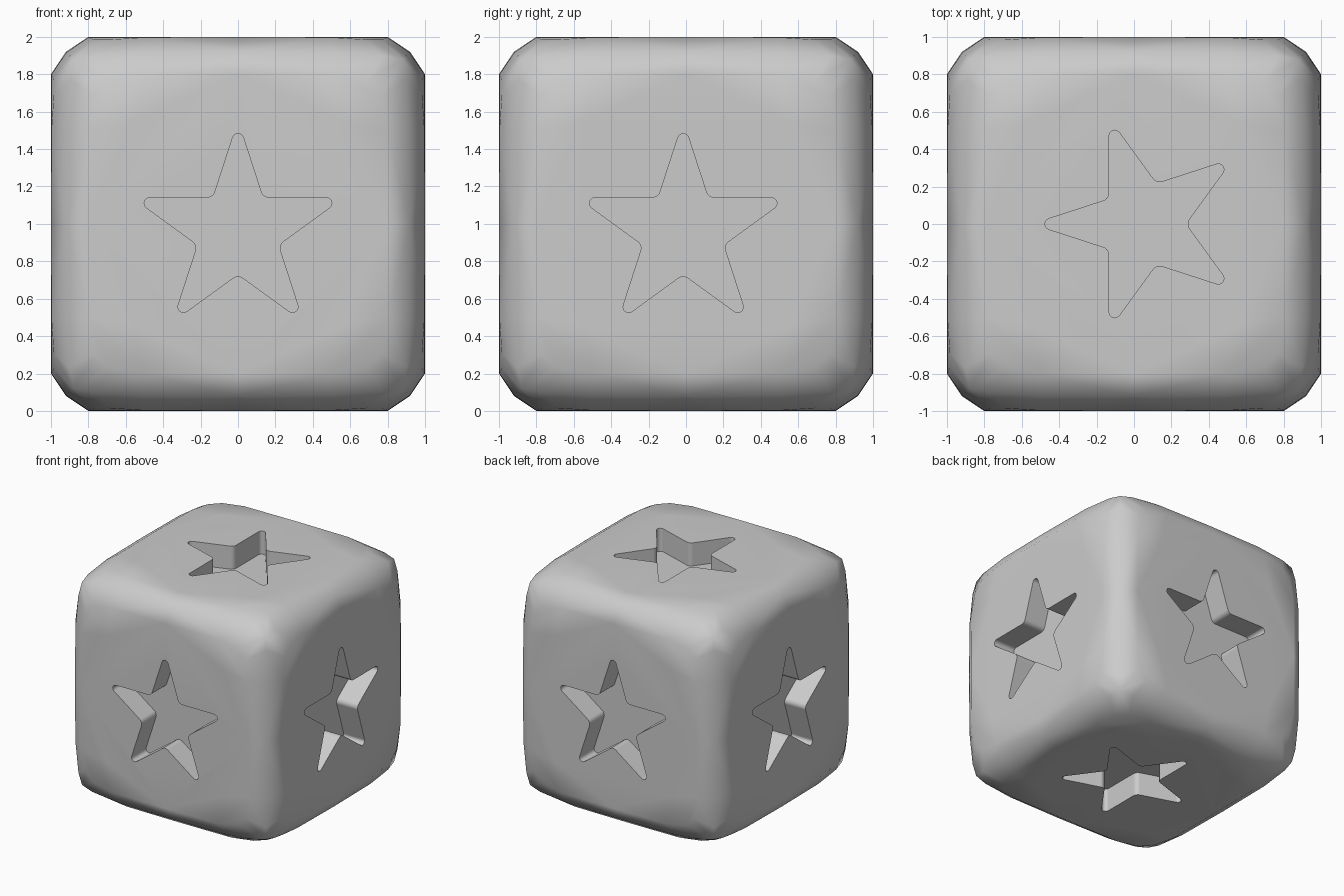
import bpy, bmesh
from math import sin, cos, tan, pi, radians
from mathutils import Vector

if "Cube" in bpy.data.objects:
    bpy.data.objects.remove(bpy.data.objects["Cube"])

PERMS = [(0, 1, 2), (0, 2, 1), (1, 0, 2), (1, 2, 0), (2, 0, 1), (2, 1, 0)]


def finish(bm, name):
    bmesh.ops.recalc_face_normals(bm, faces=bm.faces)
    mesh = bpy.data.meshes.new(name)
    bm.to_mesh(mesh)
    bm.free()
    obj = bpy.data.objects.new(name, mesh)
    bpy.context.collection.objects.link(obj)
    return obj


def rounded_star(radius=0.593, tip_r=0.03, notch_r=0.045, steps=5):
    """Outline of a five-pointed star, tip up, with filleted corners."""
    corners = []
    for i in range(10):
        a = pi / 2 + i * pi / 5
        r = radius * (1 if i % 2 == 0 else 0.382)
        corners.append(Vector((r * cos(a), r * sin(a))))
    outline = []
    for i, p in enumerate(corners):
        half, fil = (radians(18), tip_r) if i % 2 == 0 else (radians(54), notch_r)
        to_prev = (corners[i - 1] - p).normalized()
        to_next = (corners[(i + 1) % 10] - p).normalized()
        centre = p + (to_prev + to_next).normalized() * fil / sin(half)
        start = p + to_prev * fil / tan(half) - centre
        end = p + to_next * fil / tan(half) - centre
        sweep = start.angle_signed(end)
        for k in range(steps + 1):
            t = -sweep * k / steps
            outline.append(centre + Vector((start.x * cos(t) - start.y * sin(t),
                                            start.x * sin(t) + start.y * cos(t))))
    return outline


# rounded cube body: one octant of points, mirrored and permuted, then hulled
octant = [(1, 0.8, 0), (1, 0.55, 0.55), (0.997, 0.8, 0.5), (0.985, 0.77, 0.69),
          (0.92, 0.92, 0), (0.917, 0.917, 0.5), (0.9, 0.9, 0.77), (0.88, 0.88, 0.88)]
points = set()
for p in octant:
    for perm in PERMS:
        for sx in (-1, 1):
            for sy in (-1, 1):
                for sz in (-1, 1):
                    q = (sx * p[perm[0]], sy * p[perm[1]], sz * p[perm[2]])
                    points.add(tuple(c + 0.0 for c in q))
bm = bmesh.new()
for p in sorted(points):
    bm.verts.new((p[0], p[1], p[2] + 1))
bmesh.ops.convex_hull(bm, input=bm.verts)
bmesh.ops.dissolve_limit(bm, angle_limit=radians(0.1), verts=bm.verts, edges=bm.edges)
body = finish(bm, "star_cube")

# star recess cutters: outward normal, star up direction, centre offset
recesses = [((0, -1, 0), (0, 0, 1), (0, 0, -0.043)),
            ((0, 1, 0), (0, 0, 1), (0, 0, -0.043)),
            ((1, 0, 0), (0, 0, 1), (0, -0.015, -0.043)),
            ((-1, 0, 0), (0, 0, 1), (0, 0.015, -0.043)),
            ((0, 0, 1), (-1, 0, 0), (0.05, 0, 0)),
            ((0, 0, -1), (-1, 0, 0), (0.05, 0, 0))]
DEPTH = 0.2
star = rounded_star()
bm = bmesh.new()
for normal, up, offset in recesses:
    n, u = Vector(normal), Vector(up)
    side = u.cross(n)
    base = Vector((0, 0, 1)) + Vector(offset) + n * (1 - DEPTH)
    face = bm.faces.new([bm.verts.new(base + side * p.x + u * p.y) for p in star])
    top = bmesh.ops.extrude_face_region(bm, geom=[face], use_keep_orig=True)
    bmesh.ops.translate(bm, vec=n * (DEPTH + 0.2),
                        verts=[g for g in top["geom"] if isinstance(g, bmesh.types.BMVert)])
cutter = finish(bm, "star_cutter")
cutter.hide_render = True

# carve the stars, then smooth the rounded edges
bpy.context.view_layer.objects.active = body
body.select_set(True)
cut = body.modifiers.new("carve", 'BOOLEAN')
cut.operation = 'DIFFERENCE'
cut.solver = 'EXACT'
cut.object = cutter
bpy.ops.object.modifier_apply(modifier=cut.name)
bpy.data.objects.remove(cutter)
bpy.ops.object.shade_smooth_by_angle(angle=radians(45))
weighted = body.modifiers.new("even_shading", 'WEIGHTED_NORMAL')
weighted.keep_sharp = True
